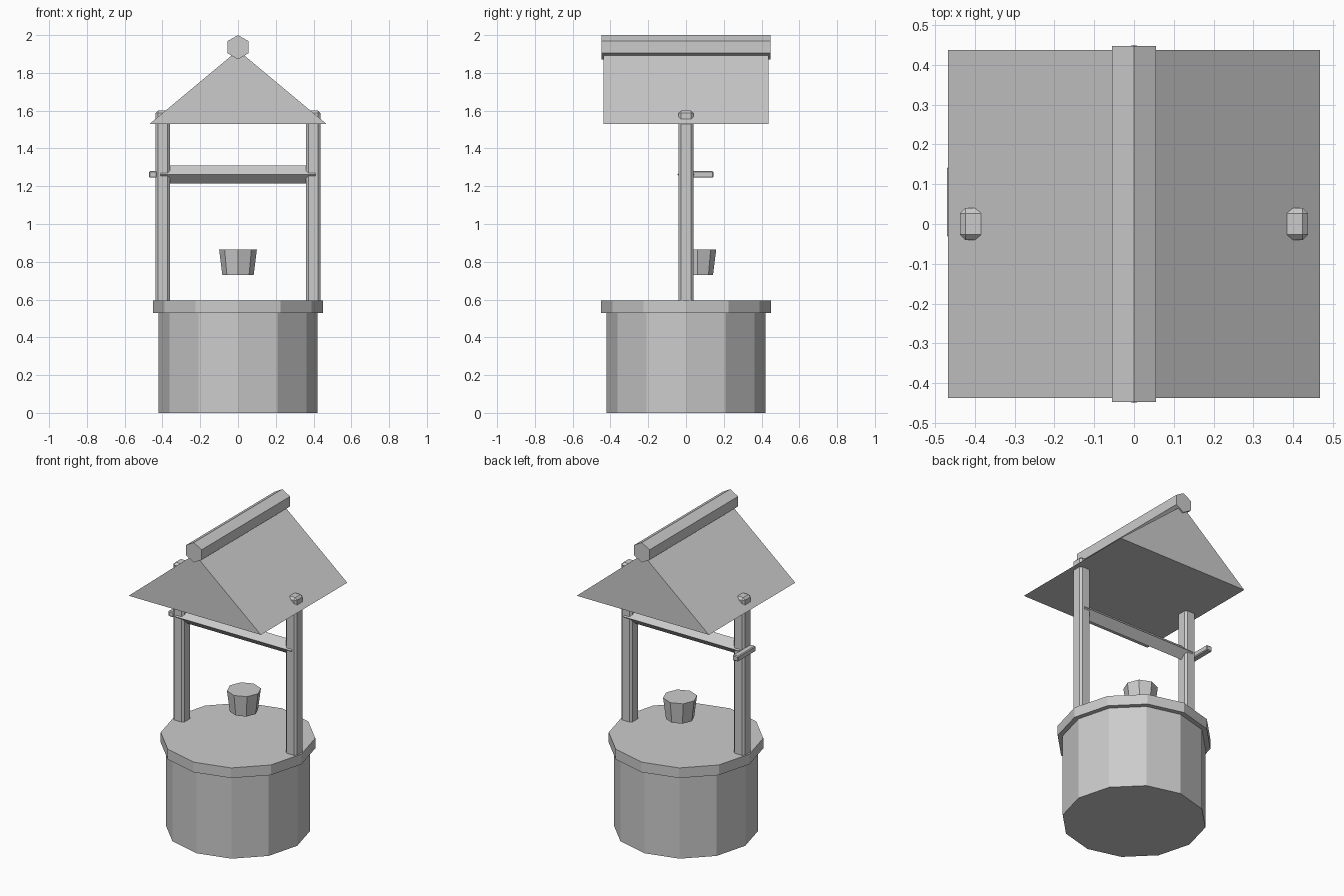
import bpy, bmesh, math
from mathutils import Matrix

if "Cube" in bpy.data.objects:
    bpy.data.objects.remove(bpy.data.objects["Cube"])

stone = bpy.data.materials.new("plain_grey")
stone.diffuse_color = (0.6, 0.6, 0.6, 1)
stone.use_nodes = True
stone.node_tree.nodes["Principled BSDF"].inputs["Base Color"].default_value = stone.diffuse_color


def finish(name, bm):
    bmesh.ops.recalc_face_normals(bm, faces=bm.faces)
    mesh = bpy.data.meshes.new(name)
    bm.to_mesh(mesh)
    bm.free()
    mesh.materials.append(stone)
    obj = bpy.data.objects.new(name, mesh)
    bpy.context.collection.objects.link(obj)
    return obj


def prism(name, sides, r_low, r_high, length, centre, rot=None):
    """Closed flat-sided drum with a vertex on its local x axis."""
    bm = bmesh.new()
    rings = []
    for r, z in ((r_low, -length / 2), (r_high, length / 2)):
        rings.append([bm.verts.new((r * math.cos(2 * math.pi * i / sides),
                                    r * math.sin(2 * math.pi * i / sides), z))
                      for i in range(sides)])
    low, high = rings
    bm.faces.new(low[::-1])
    bm.faces.new(high)
    for i in range(sides):
        j = (i + 1) % sides
        bm.faces.new((low[i], low[j], high[j], high[i]))
    matrix = Matrix.Translation(centre)
    if rot:
        matrix = matrix @ Matrix.Rotation(math.radians(90), 4, rot)
    bm.transform(matrix)
    return finish(name, bm)


def box(name, low, high, bevel=0.0):
    size = [b - a for a, b in zip(low, high)]
    mid = [(a + b) / 2 for a, b in zip(low, high)]
    bm = bmesh.new()
    bmesh.ops.create_cube(bm, size=1, matrix=Matrix.Translation(mid) @ Matrix.Diagonal((*size, 1)))
    if bevel:
        bmesh.ops.bevel(bm, geom=bm.edges[:], offset=bevel, segments=1, affect='EDGES')
    return finish(name, bm)


# Well wall and its covering rim
prism("well_wall", 12, 0.42, 0.42, 0.54, (0, 0, 0.27))
prism("well_rim", 12, 0.45, 0.45, 0.065, (0, 0, 0.5625))

# Two chamfered posts whose tips poke through the roof
for side, x in (("left", -0.398), ("right", 0.398)):
    box(side + "_post", (x - 0.039, -0.04, 0.56), (x + 0.039, 0.04, 1.6), 0.013)

# Diamond-section winding bar and crank handle
prism("winding_bar", 4, 0.047, 0.047, 0.82, (0, 0, 1.262), 'Y')
box("crank_handle", (-0.47, -0.035, 1.245), (-0.43, 0.145, 1.28), 0.005)

# Tapered bucket
prism("bucket", 8, 0.083, 0.1, 0.135, (0, 0.06, 0.7975))

# Solid gable roof
bm = bmesh.new()
gable = bm.faces.new([bm.verts.new((x, -0.437, z))
                      for x, z in ((-0.468, 1.53), (0.468, 1.53), (0, 1.92))])
ext = bmesh.ops.extrude_face_region(bm, geom=[gable], use_keep_orig=True)
bmesh.ops.translate(bm, vec=(0, 0.874, 0),
                    verts=[v for v in ext["geom"] if isinstance(v, bmesh.types.BMVert)])
finish("roof", bm)

# Hexagonal ridge beam, one corner pointing up
ridge = prism("ridge_beam", 6, 0.064, 0.064, 0.895, (0, 0, 0))
ridge.data.transform(Matrix.Translation((0, 0, 1.936))
                     @ Matrix.Rotation(math.radians(90), 4, 'X')
                     @ Matrix.Rotation(math.radians(90), 4, 'Z'))
